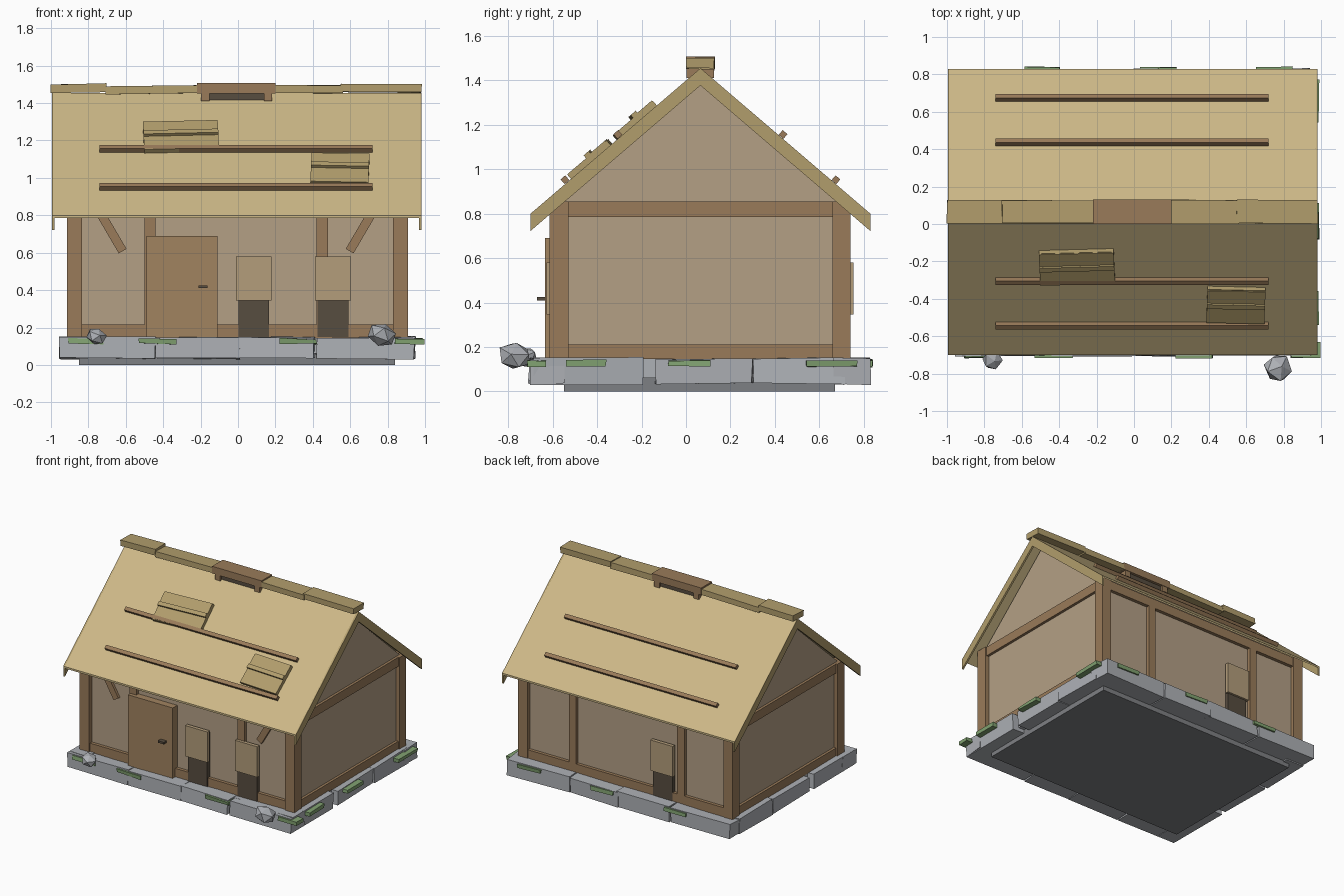
import bpy, bmesh, math, random
from mathutils import Vector, Matrix

if "Cube" in bpy.data.objects:
    bpy.data.objects.remove(bpy.data.objects["Cube"])

random.seed(4)


def mat(name, rgb):
    m = bpy.data.materials.new(name)
    m.diffuse_color = [(c / 255) ** 2.2 for c in rgb] + [1]
    m.use_nodes = True
    m.node_tree.nodes["Principled BSDF"].inputs["Base Color"].default_value = m.diffuse_color
    return m


THATCH = mat("thatch", (204, 183, 134))
PATCH = mat("patch_straw", (176, 156, 108))
WOOD = mat("timber", (152, 122, 90))
DOOR = mat("door_wood", (160, 130, 96))
SHUT = mat("shutter_wood", (178, 156, 122))
PLASTER = mat("plaster", (178, 158, 132))
DARK = mat("dark_opening", (88, 78, 66))
STONE = mat("stone", (172, 175, 180))
FLOOR = mat("foundation_grey", (125, 127, 130))
MOSS = mat("moss", (128, 160, 112))


def finish(name, bm, m):
    me = bpy.data.meshes.new(name)
    bmesh.ops.recalc_face_normals(bm, faces=bm.faces)
    bm.to_mesh(me)
    bm.free()
    me.materials.append(m)
    ob = bpy.data.objects.new(name, me)
    bpy.context.collection.objects.link(ob)
    return ob


def box(name, x, y, z, m, rot=(0, 0, 0), jitter=0):
    """Box from min/max ranges, turned about its centre."""
    bm = bmesh.new()
    bmesh.ops.create_cube(bm, size=1)
    for v in bm.verts:
        v.co = Vector((v.co.x * (x[1] - x[0]), v.co.y * (y[1] - y[0]), v.co.z * (z[1] - z[0])))
        v.co += Vector([random.uniform(-jitter, jitter) for _ in range(3)])
    ob = finish(name, bm, m)
    ob.location = (sum(x) / 2, sum(y) / 2, sum(z) / 2)
    ob.rotation_euler = rot
    return ob


def prism(name, profile, x0, x1, m):
    """Extrude a (y, z) profile along x."""
    bm = bmesh.new()
    f = bm.faces.new([bm.verts.new((x0, y, z)) for y, z in profile])
    r = bmesh.ops.extrude_face_region(bm, geom=[f])
    bmesh.ops.translate(bm, vec=(x1 - x0, 0, 0),
                        verts=[g for g in r["geom"] if isinstance(g, bmesh.types.BMVert)])
    return finish(name, bm, m)


MID, EAVE, TOP, HALF = 0.065, 0.80, 1.455, 0.765
SLOPE = math.atan2(TOP - EAVE, HALF)


def chevron(t):
    return [(MID - HALF, EAVE), (MID, TOP), (MID + HALF, EAVE),
            (MID + HALF, EAVE - t), (MID, TOP - t), (MID - HALF, EAVE - t)]


# Plastered body with gables
prism("house_body", [(-0.58, 0.14), (-0.58, 0.85), (MID, 1.42), (0.71, 0.85), (0.71, 0.14)],
      -0.885, 0.88, PLASTER)

# Thatched roof and its hanging gable edges
prism("roof", chevron(0.014), -0.99, 0.975, THATCH)
prism("left_gable_edge", chevron(0.078), -0.995, -0.982, PATCH)
prism("right_gable_edge", chevron(0.078), 0.968, 0.982, PATCH)

# Timber frame: corner posts, side beams
for sx, xr in (("left", (-0.915, -0.835)), ("right", (0.83, 0.91))):
    for sy, yr in (("front", (-0.615, -0.53)), ("back", (0.66, 0.74))):
        box(f"{sy}_{sx}_corner_post", xr, yr, (0.14, 0.855), WOOD)
    for lv, zr in (("lower", (0.145, 0.21)), ("upper", (0.785, 0.855))):
        box(f"{sx}_{lv}_beam", (xr[0] + 0.01, xr[1] - 0.01), (-0.54, 0.67), zr, WOOD)

# Long-wall beams and middle studs
for sy, yr in (("front", (-0.605, -0.54)), ("back", (0.67, 0.735))):
    for lv, zr in (("lower", (0.145, 0.215)), ("upper", (0.785, 0.855))):
        box(f"{sy}_{lv}_beam", (-0.85, 0.85), yr, zr, WOOD)
    for i, x in enumerate((-0.47, 0.45)):
        box(f"{sy}_stud_{i}", (x - 0.03, x + 0.03), yr, (0.15, 0.80), WOOD)

# Front braces
for i, (x, s) in enumerate(((-0.685, -1), (0.665, 1))):
    box(f"front_brace_{i}", (x - 0.024, x + 0.024), (-0.60, -0.56), (0.59, 0.86), WOOD,
        (0, s * 0.53, 0))

# Door with handle
box("door", (-0.49, -0.11), (-0.635, -0.57), (0.145, 0.69), DOOR)
box("door_handle", (-0.212, -0.162), (-0.67, -0.63), (0.41, 0.425), DARK)

# Window openings and shutters: centre x, wall side
for i, (x, s) in enumerate(((0.085, -1), (0.508, -1), (-0.32, 1))):
    w = -0.612 if s < 0 else 0.738
    box(f"window_opening_{i}", (x - 0.082, x + 0.082), sorted((w, w - s * 0.04)), (0.15, 0.56), DARK)
    box(f"shutter_{i}", (x - 0.095, x + 0.095), sorted((w + s * 0.016, w - s * 0.012)),
        (0.345, 0.58), SHUT)

# Roof battens on both slopes
for side in (-1, 1):
    for i, d in enumerate((0.372, 0.61)):
        y = MID + side * d
        z = TOP - d * math.tan(SLOPE) + 0.02
        box(f"roof_batten_{'front' if side < 0 else 'back'}_{i}", (-0.74, 0.72),
            (y - 0.014, y + 0.014), (z - 0.014, z + 0.014), WOOD, (-side * SLOPE, 0, 0))

# Thatch repair patches with a raised strip
for i, (x, y, w, l, turn) in enumerate(((-0.305, -0.222, 0.40, 0.225, 0.035),
                                        (0.545, -0.425, 0.31, 0.235, -0.03))):
    z = TOP - (MID - y) * math.tan(SLOPE)
    base = Matrix.Translation((x, y, z)) @ Matrix.Rotation(SLOPE, 4, 'X') @ Matrix.Rotation(turn, 4, 'Z')
    for nm, dy, dz, sy, sz in (("patch", 0, 0.01, l, 0.034), ("patch_strip", 0.01, 0.033, 0.03, 0.022),
                               ("patch_top", 0.065, 0.026, l * 0.40, 0.012)):
        ob = box(f"roof_{nm}_{i}", (-w / 2, w / 2), (-sy / 2, sy / 2), (-sz / 2, sz / 2), PATCH)
        ob.matrix_world = base @ Matrix.Translation((0, dy, dz))

# Ridge boards and the central smoke vent
for i, (a, b, z) in enumerate(((-1.0, -0.705, 1.48), (-0.71, -0.21, 1.47),
                               (0.19, 0.56, 1.473), (0.55, 0.98, 1.48))):
    box(f"ridge_board_{i}", (a, b), (0.003, 0.128), (z - 0.022, z + 0.022), PATCH,
        (0, random.uniform(-0.02, 0.02), 0), 0.003)
box("vent_cap", (-0.22, 0.2), (0, 0.13), (1.452, 1.507), WOOD)
box("vent_opening", (-0.16, 0.15), (0.02, 0.11), (1.40, 1.455), DARK)
for i, x in enumerate((-0.175, 0.16)):
    box(f"vent_leg_{i}", (x - 0.022, x + 0.022), (0.003, 0.127), (1.41, 1.455), WOOD)

# Foundation slab and ring of loose stones
box("foundation", (-0.85, 0.84), (-0.55, 0.67), (0, 0.145), FLOOR)
box("foundation_top", (-0.9, 0.89), (-0.64, 0.76), (0.06, 0.145), STONE)
for sy, yr in (("front", (-0.705, -0.54)), ("back", (0.66, 0.825))):
    for i, (a, b) in enumerate(((-0.955, -0.445), (-0.435, 0.01), (0.0, 0.41), (0.42, 0.945))):
        box(f"{sy}_stone_{i}", (a, b), yr, (0.035, 0.148), STONE,
            (0, 0, random.uniform(-0.015, 0.015)), 0.007)
for sx, xr in (("left", (-0.955, -0.80)), ("right", (0.79, 0.945))):
    for i, (a, b) in enumerate(((-0.68, -0.19), (-0.14, 0.30), (0.305, 0.71))):
        box(f"{sx}_stone_{i}", xr, (a, b), (0.035, 0.148), STONE,
            (0, 0, random.uniform(-0.015, 0.015)), 0.007)

# Moss strips along the stones
for i, (a, b) in enumerate(((-0.91, -0.72), (-0.53, -0.33), (0.22, 0.42), (0.84, 0.995))):
    box(f"front_moss_{i}", (a, b), (-0.715, -0.63), (0.113, 0.14), MOSS, (0, 0.03, 0), 0.004)
for i, x in enumerate((0.75, 0.13, -0.49)):
    box(f"back_moss_{i}", (x - 0.095, x + 0.095), (0.75, 0.838), (0.113, 0.14), MOSS, (0, 0.02, 0), 0.004)
for i, (a, b) in enumerate(((-0.54, -0.36), (-0.08, 0.11), (0.54, 0.77))):
    box(f"right_moss_{i}", (0.88, 0.988), (a, b), (0.113, 0.14), MOSS, (0.02, 0, 0), 0.004)

# Loose faceted rocks in front
for i, (x, y, z, r) in enumerate(((-0.757, -0.725, 0.153, 0.058), (0.77, -0.77, 0.16, 0.078))):
    bm = bmesh.new()
    bmesh.ops.create_icosphere(bm, subdivisions=1, radius=r)
    for v in bm.verts:
        v.co *= random.uniform(0.92, 1.06)
        v.co.z *= 0.8
    ob = finish(f"rock_{i}", bm, STONE)
    ob.location = (x, y, z)
    ob.rotation_euler = (0.2, 0.3, i)
